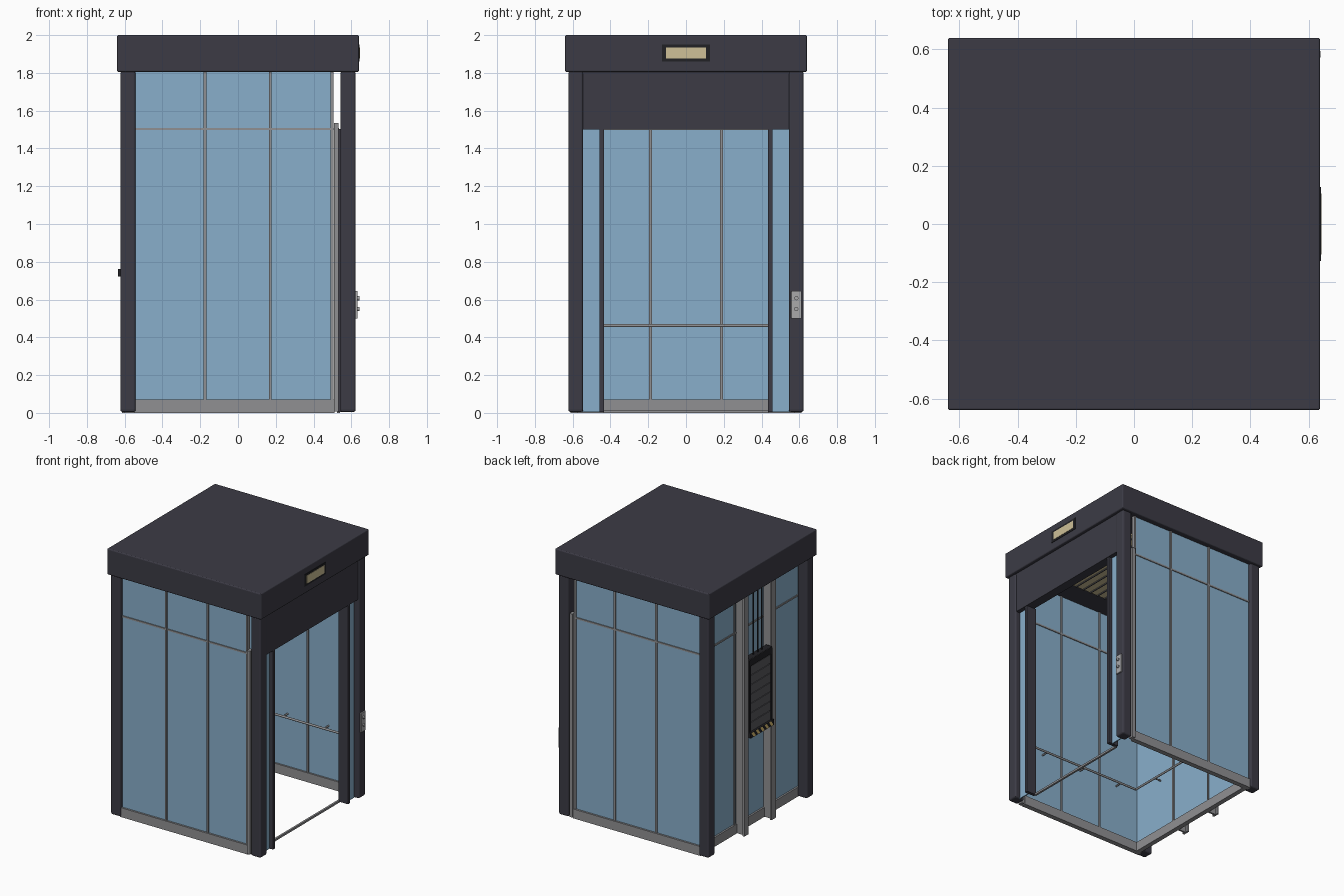
import bpy, bmesh, math
from mathutils import Matrix

if "Cube" in bpy.data.objects:
    bpy.data.objects.remove(bpy.data.objects["Cube"])


def mat(name, r, g, b):
    m = bpy.data.materials.new(name)
    m.diffuse_color = (r, g, b, 1)
    m.use_nodes = True
    m.node_tree.nodes["Principled BSDF"].inputs["Base Color"].default_value = m.diffuse_color
    return m


DARK = mat("charcoal", 0.045, 0.044, 0.06)
GLASS = mat("blue_glass", 0.25, 0.43, 0.60)
STEEL = mat("steel", 0.28, 0.28, 0.29)
LAMP = mat("warm_lamp", 0.62, 0.53, 0.31)
PLATE = mat("light_steel", 0.40, 0.40, 0.41)
BLACK = mat("black", 0.015, 0.015, 0.018)
SLAB = mat("weight_grey", 0.10, 0.10, 0.11)
YELLOW = mat("hazard_yellow", 0.75, 0.55, 0.18)


def add(name, bm, m):
    me = bpy.data.meshes.new(name)
    bm.to_mesh(me)
    bm.free()
    me.materials.append(m)
    ob = bpy.data.objects.new(name, me)
    bpy.context.collection.objects.link(ob)
    return ob


def box(name, x, y, z, m, bevel=0):
    """Box from (min, max) ranges, with optional rounded edges."""
    bm = bmesh.new()
    bmesh.ops.create_cube(bm, size=1)
    for v in bm.verts:
        v.co = [r[0] if c < 0 else r[1] for c, r in zip(v.co, (x, y, z))]
    bmesh.ops.recalc_face_normals(bm, faces=bm.faces)
    ob = add(name, bm, m)
    if bevel:
        mod = ob.modifiers.new("bevel", 'BEVEL')
        mod.width, mod.segments = bevel, 3
    return ob


def rod(name, a, axis, length, r, m):
    """Round rod starting at a, running along axis."""
    bm = bmesh.new()
    bmesh.ops.create_cone(bm, cap_ends=True, segments=16, radius1=r, radius2=r, depth=length,
                          matrix=Matrix.Translation((0, 0, length / 2)))
    rot = {'X': Matrix.Rotation(math.pi / 2, 4, 'Y'),
           'Y': Matrix.Rotation(-math.pi / 2, 4, 'X'), 'Z': Matrix()}[axis]
    bmesh.ops.transform(bm, matrix=Matrix.Translation(a) @ rot, verts=bm.verts)
    for f in bm.faces:
        f.smooth = len(f.verts) == 4
    return add(name, bm, m)


def ctr(c, w):
    return (c - w / 2, c + w / 2)


def span(s, a, b):
    """Range a..b mirrored to side s."""
    return tuple(sorted((s * a, s * b)))


# Roof with lit sign over the door
box("roof", (-.64, .64), (-.64, .64), (1.805, 2), DARK, .008)
box("sign_frame", (.63, .643), (-.128, .128), (1.86, 1.95), BLACK)
box("sign_lamp", (.64, .645), (-.105, .105), (1.875, 1.935), LAMP)

# Ceiling lamp with louvres
box("ceiling_lamp", (-.4, .4), (-.4, .4), (1.793, 1.806), LAMP)
for i in range(13):
    box("lamp_louvre", ctr(-.39 + i * .065, .008), (-.4, .4), (1.785, 1.795), SLAB)

# Corner posts
for sx in (-1, 1):
    for sy in (-1, 1):
        box("corner_post", span(sx, .542, .623), span(sy, .545, .623), (.005, 1.808), DARK, .012)

# Side walls, front and back
for s in (-1, 1):
    box("side_glass", (-.55, .503), span(s, .588, .598), (.03, 1.806), GLASS)
    box("side_bottom_rail", (-.55, .51), span(s, .575, .612), (0, .07), STEEL)
    for x in (-.175, .17, .498):
        box("side_mullion", ctr(x, .014), span(s, .58, .606), (.07, 1.806), STEEL)
    box("side_crossbar", (-.55, .535), span(s, .582, .604), ctr(1.503, .012), STEEL)
    box("door_side_stile", (.508, .533), span(s, .582, .62), (.008, 1.535), STEEL)

# Wall opposite the door
box("rear_glass", (-.53, -.52), (-.59, .59), (.03, 1.806), GLASS)
box("rear_bottom_rail", (-.543, -.507), (-.59, .59), (0, .07), STEEL)
for y in (-.188, .188):
    box("rear_mullion", (-.538, -.512), ctr(y, .014), (.07, 1.806), STEEL)
box("rear_crossbar", (-.536, -.514), (-.59, .59), ctr(1.503, .012), STEEL)

# Handrails on three walls
for s in (-1, 1):
    rod("side_handrail", (-.465, s * .535, .462), 'X', .95, .008, STEEL)
    for x in (-.33, 0, .34):
        rod("side_rail_bracket", (x, .535 if s > 0 else -.59, .462), 'Y', .055, .006, STEEL)
rod("rear_handrail", (-.465, -.535, .462), 'Y', 1.07, .008, STEEL)
for y in (-.33, 0, .33):
    rod("rear_rail_bracket", (-.52, y, .462), 'X', .055, .006, STEEL)

# Door side: header, jambs, sidelights and sill
box("door_header", (.545, .615), (-.55, .55), (1.5, 1.808), DARK)
for s in (-1, 1):
    box("door_jamb", (.53, .61), span(s, .433, .457), (.005, 1.502), DARK)
    box("sidelight_glass", (.575, .583), span(s, .455, .55), (.005, 1.502), GLASS)
box("door_sill", (.525, .54), (-.44, .44), (0, .015), STEEL)

# Call panel with two buttons
box("call_panel", (.62, .633), (.557, .612), (.5, .645), PLATE, .002)
for z in (.55, .607):
    rod("call_button", (.63, .584, z), 'X', .012, .011, PLATE)

# Guide rails behind the cabin
for s in (-1, 1):
    box("guide_rail_face", (-.615, -.6), ctr(s * .162, .05), (0, 1.806), STEEL)
    box("guide_rail_web", (-.6, -.535), ctr(s * .162, .014), (0, 1.806), STEEL)

# Counterweight: frame, stacked slabs, ropes
for s in (-1, 1):
    box("weight_frame_side", (-.623, -.57), span(s, .118, .135), (.75, 1.3), BLACK)
box("weight_frame_top", (-.623, -.57), (-.135, .135), (1.255, 1.31), BLACK, .005)
for i in range(7):
    z = .762 + i * .0705
    box("weight_slab", (-.617, -.575), (-.119, .119), (z, z + .066), SLAB)
box("weight_core", (-.608, -.58), (-.119, .119), (.755, 1.26), BLACK)
for y in (-.05, 0, .05):
    rod("hoist_rope", (-.595, y, 1.3), 'Z', .506, .005, BLACK)

# Hazard-striped buffer under the counterweight
box("weight_buffer", (-.634, -.57), (-.138, .138), (.722, .762), BLACK)
bm = bmesh.new()
for i in range(5):
    y = -.132 + i * .052
    bm.faces.new([bm.verts.new((-.6355, y + d, z)) for d, z in
                  ((0, .722), (0.03, .762), (.056, .762), (.026, .722))])
stripes = add("hazard_stripes", bm, YELLOW)
